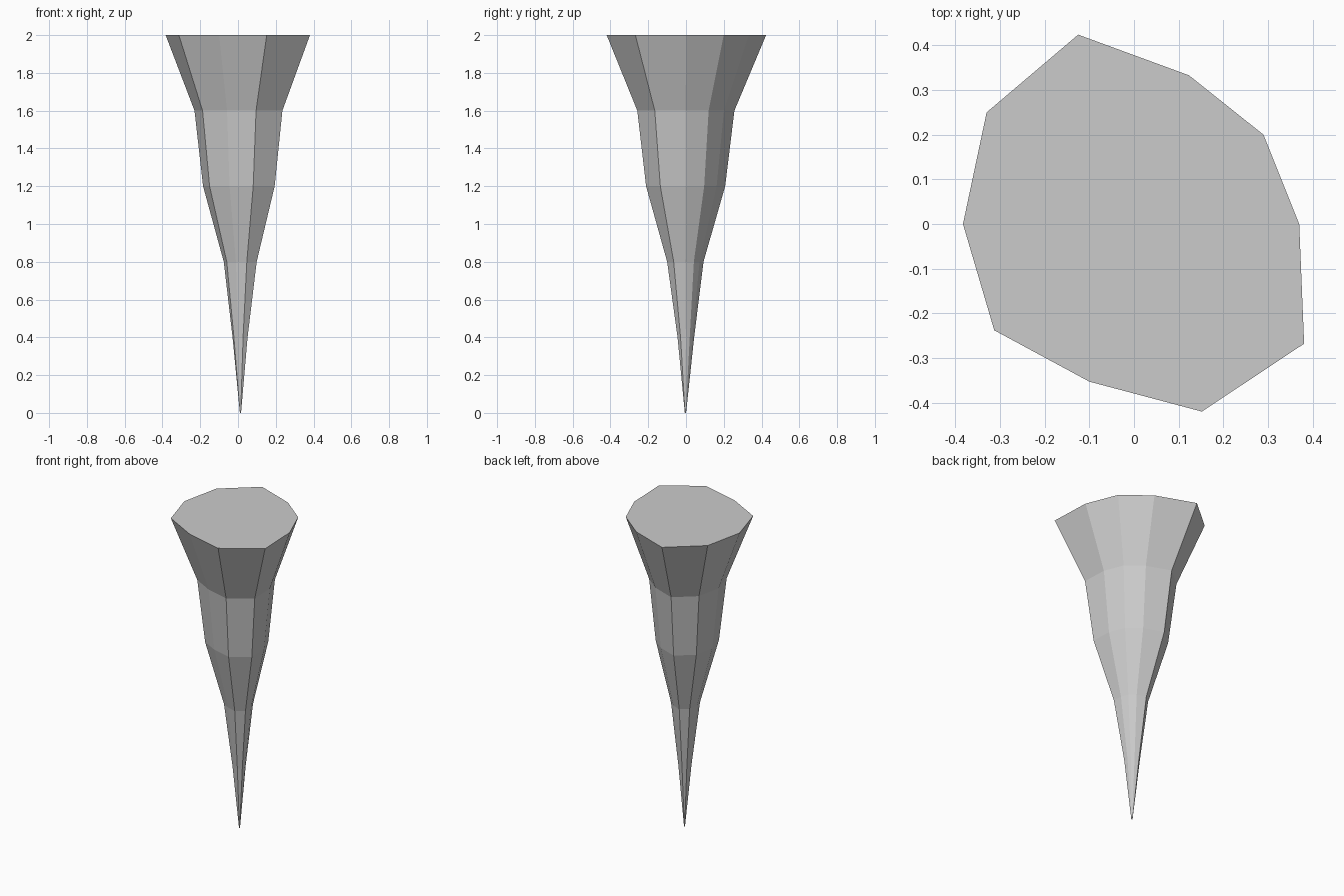
import bpy, bmesh

if "Cube" in bpy.data.objects:
    bpy.data.objects.remove(bpy.data.objects["Cube"])

# Irregular ten-sided cross-section, as seen at the wide top end
outline = [(-0.125, 0.424), (-0.33, 0.25), (-0.383, 0.0), (-0.313, -0.238),
           (-0.1, -0.353), (0.152, -0.42), (0.381, -0.268), (0.37, 0.0),
           (0.29, 0.2), (0.123, 0.333)]

# Rings from tip to top: height, scale, x shift, y shift
rings = [(0.0, 0.008, 0.013, -0.003), (0.4, 0.104, 0.011, -0.001),
         (0.8, 0.228, 0.012, -0.004), (1.2, 0.496, 0.005, -0.003),
         (1.6, 0.609, 0.003, -0.002), (2.0, 1.0, 0.0, 0.0)]

# Loft the rings into a spike
bm = bmesh.new()
loops = [[bm.verts.new((x * s + dx, y * s + dy, z)) for x, y in outline]
         for z, s, dx, dy in rings]
n = len(outline)
for low, high in zip(loops, loops[1:]):
    for i in range(n):
        j = (i + 1) % n
        bm.faces.new((low[i], low[j], high[j], high[i]))

# Flat caps at the top and the tip
bm.faces.new(loops[-1])
bm.faces.new(loops[0][::-1])
bmesh.ops.recalc_face_normals(bm, faces=bm.faces)

mesh = bpy.data.meshes.new("stalactite")
bm.to_mesh(mesh)
bm.free()
bpy.context.collection.objects.link(bpy.data.objects.new("stalactite", mesh))
